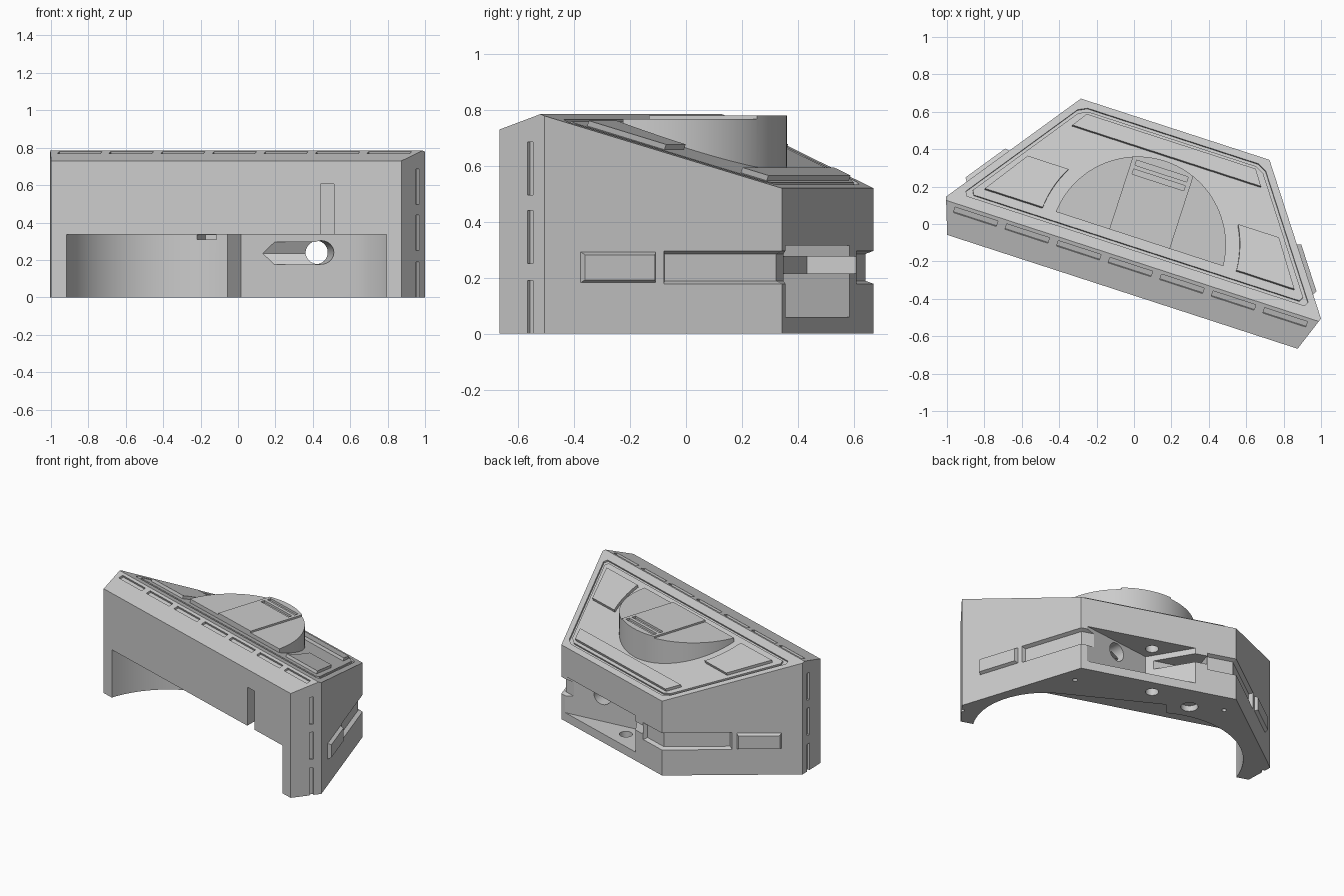
import bpy, bmesh
from math import sin, cos, pi, radians, atan2, hypot
from mathutils import Matrix, Vector

if "Cube" in bpy.data.objects:
    bpy.data.objects.remove(bpy.data.objects["Cube"])

grey = bpy.data.materials.new("plain grey")
grey.use_nodes = True
grey.diffuse_color = (0.6, 0.6, 0.6, 1)
grey.node_tree.nodes["Principled BSDF"].inputs["Base Color"].default_value = (0.6, 0.6, 0.6, 1)

# the whole block stands turned about z
WORLD = Matrix.Rotation(radians(-18), 4, 'Z') @ Matrix.Translation((0.053, 0, 0))
FLAT = Matrix.Identity(4)
FRONT, RIDGE, CORNER, BACK = -0.364, -0.19, -0.172, 0.55
Z_FRONT, Z_RIDGE, Z_BACK = 0.73, 0.785, 0.52
SLOPE = (Z_RIDGE - Z_BACK) / (BACK - RIDGE)


def make(name, verts, faces, frame=FLAT):
    bm = bmesh.new()
    vs = [bm.verts.new(WORLD @ frame @ Vector(v)) for v in verts]
    for f in faces:
        bm.faces.new([vs[i] for i in f])
    bmesh.ops.recalc_face_normals(bm, faces=bm.faces)
    mesh = bpy.data.meshes.new(name)
    bm.to_mesh(mesh)
    bm.free()
    mesh.materials.append(grey)
    ob = bpy.data.objects.new(name, mesh)
    bpy.context.collection.objects.link(ob)
    return ob


def prism(name, pts, z0, z1, frame=FLAT):
    n = len(pts)
    verts = [(x, y, z) for z in (z0, z1) for x, y in pts]
    sides = [(i, (i + 1) % n, n + (i + 1) % n, n + i) for i in range(n)]
    return make(name, verts, sides + [tuple(range(n)), tuple(range(n, 2 * n))], frame)


def box(name, x0, x1, y0, y1, z0, z1, frame=FLAT):
    return prism(name, [(x0, y0), (x1, y0), (x1, y1), (x0, y1)], z0, z1, frame)


def frustum(name, x0, x1, z0, z1, y_wide, y_narrow, d, frame):
    # block on a wall whose narrow face is inset by d all round
    verts = []
    for y, e in ((y_wide, 0), (y_narrow, d)):
        verts += [(x0 + e, y, z0 + e), (x1 - e, y, z0 + e), (x1 - e, y, z1 - e), (x0 + e, y, z1 - e)]
    sides = [(i, (i + 1) % 4, 4 + (i + 1) % 4, 4 + i) for i in range(4)]
    return make(name, verts, sides + [(0, 1, 2, 3), (4, 5, 6, 7)], frame)


def arc(cx, cy, r, a0, a1, n):
    return [(cx + r * cos(radians(a0 + (a1 - a0) * i / n)),
             cy + r * sin(radians(a0 + (a1 - a0) * i / n))) for i in range(n + 1)]


def hole(x, y, r, z0, z1, frame=FLAT, n=32):
    return prism("hole_cutter", arc(x, y, r, 0, 360 - 360 / n, n - 1), z0, z1, frame)


def wall_frame(p, q):
    # x runs along the wall, y points into the block
    a = atan2(q[1] - p[1], q[0] - p[0])
    return Matrix.Translation((p[0], p[1], 0)) @ Matrix.Rotation(a, 4, 'Z')


def carve(ob, cutters):
    for c in cutters:
        m = ob.modifiers.new("cut", 'BOOLEAN')
        m.operation, m.solver, m.object = 'DIFFERENCE', 'EXACT', c
    deps = bpy.context.evaluated_depsgraph_get()
    mesh = bpy.data.meshes.new_from_object(ob.evaluated_get(deps))
    ob.modifiers.clear()
    ob.data = mesh
    for c in cutters:
        bpy.data.objects.remove(c)


def smooth(ob):
    bpy.ops.object.select_all(action='DESELECT')
    ob.select_set(True)
    bpy.context.view_layer.objects.active = ob
    bpy.ops.object.shade_smooth_by_angle(angle=radians(20))


# main block: six-sided plan, front chamfer, ridge and sloping rear deck
plan = [(-0.985, FRONT), (0.985, FRONT), (1.054, CORNER), (0.53, BACK), (-0.53, BACK), (-1.054, CORNER)]
z_corner = Z_RIDGE - SLOPE * (CORNER - RIDGE)
tops = [Z_FRONT, Z_FRONT, z_corner, Z_BACK, Z_BACK, z_corner]
x_ridge = 0.985 + 0.069 * (RIDGE - FRONT) / (CORNER - FRONT)
verts = [(x, y, 0) for x, y in plan] + [(x, y, z) for (x, y), z in zip(plan, tops)]
verts += [(x_ridge, RIDGE, Z_RIDGE), (-x_ridge, RIDGE, Z_RIDGE)]
faces = [(i, i + 1, i + 7, i + 6) for i in (0, 2, 3, 4)]
faces += [(1, 2, 8, 12, 7), (5, 0, 6, 13, 11), (0, 1, 2, 3, 4, 5), (6, 7, 12, 13), (13, 12, 8, 9, 10, 11)]
body = make("main_block", verts, faces)
walls = [wall_frame(plan[i], plan[(i + 1) % 6]) for i in range(6)]
side_len = hypot(0.524, BACK - CORNER)
end_len = hypot(0.069, CORNER - FRONT)
square = WORLD.inverted()
cutters = []

# wide opening under the front: rounded ends, a step, and a slanting straight wall
opening = [(0.9, -0.5)] + arc(0.454, -0.252, 0.459, -13.6, 79.8, 16) + [(-0.142, 0.322)]
opening += arc(-0.3, FRONT, 0.6, 79, 180, 20) + [(-0.9, -0.5)]
cutters.append(prism("opening_cutter", opening, -0.1, 0.335))
cutters.append(box("opening_notch_cutter", -0.36, -0.25, 0.1, 0.38, 0.31, 0.334))
cutters.append(box("front_slot_cutter", 0.44, 0.512, -0.7, -0.42, 0.3, 0.605, square))

# seven slots along the front chamfer
chamfer = Matrix.Translation((0, -0.225, 0.774)) @ Matrix.Rotation(atan2(Z_RIDGE - Z_FRONT, RIDGE - FRONT), 4, 'X')
for i in range(-3, 4):
    cutters.append(box("chamfer_slot_cutter", i * 0.29 - 0.12, i * 0.29 + 0.12, -0.016, 0.016, -0.015, 0.1, chamfer))

# three upright slots on each narrow end wall
for wall, at in ((walls[1], 0.68), (walls[5], 0.32)):
    for z0, z1 in ((-0.05, 0.19), (0.25, 0.44), (0.495, 0.685)):
        x = end_len * at
        cutters.append(box("end_slot_cutter", x - 0.013, x + 0.013, -0.1, 0.015, z0, z1, wall))

# bevelled channel round the sides and back corners
Z0, Z1 = 0.178, 0.296
for wall, x0, x1 in ((walls[2], 0.5 * side_len, side_len + 0.03), (walls[4], -0.03, 0.5 * side_len),
                     (walls[3], -0.03, 0.2), (walls[3], 0.86, 1.09)):
    cutters.append(frustum("channel_cutter", x0, x1, Z0 - 0.002, Z1 + 0.002, -0.005, 0.026, 0.013, wall))

# three-cornered pocket in the back, with a side slot and bores
cutters.append(prism("pocket_cutter", [(0.49, BACK), (0.49, 0.7), (-0.25, 0.7), (-0.25, BACK), (0, 0.33)], 0.06, 0.315))
cutters.append(box("pocket_slot_cutter", -0.33, -0.04, 0.365, 0.6, 0.215, 0.275))
cutters.append(hole(0, 0.437, 0.042, -0.1, 0.42))
cutters.append(hole(-0.29, 0.35, 0.055, -0.1, 0.04))
for s in (-1, 1):
    cutters.append(hole(s * 0.51, 0.395, 0.015, -0.1, 0.04))
through = square @ Matrix.Translation((0.445, 0.1, 0.24)) @ Matrix.Rotation(radians(7), 4, 'Z')
cutters.append(hole(0, 0, 0.063, -0.1, 0.32, through @ Matrix.Rotation(-pi / 2, 4, 'X')))
# pointed groove running into the bore
cross = square @ Matrix.Translation((0, 0.203, 0.235)) @ Matrix.Rotation(pi / 2, 4, 'Y')
groove = [(0, 0.068), (0.06, 0.034), (0.06, -0.25), (-0.06, -0.25), (-0.06, 0.034)]
cutters.append(prism("pointed_groove_cutter", groove, 0.05, 0.44, cross))

# sloping deck frame and its groove
tilt = atan2(SLOPE, 1)
deck = Matrix.Translation((0, RIDGE, Z_RIDGE)) @ Matrix.Rotation(-tilt, 4, 'X')


def on_deck(pts):
    return [(x, (y - RIDGE) / cos(tilt)) for x, y in pts]


def inset_outline(d):
    y0, y1 = CORNER + d, BACK - d
    h0, h1 = [1.054 - 0.7258 * (y - CORNER) - 1.235 * d for y in (y0, y1)]
    c = 0.03
    return on_deck([(-h0 + c, y0), (h0 - c, y0), (h0 - 0.6 * c, y0 + 0.8 * c), (h1 + 0.6 * c, y1 - 0.8 * c),
                    (h1 - c, y1), (c - h1, y1), (-h1 - 0.6 * c, y1 - 0.8 * c), (0.6 * c - h0, y0 + 0.8 * c)])


loops = [(inset_outline(d), z) for d, z in ((0.038, -0.012), (0.055, -0.012), (0.055, 0.05), (0.038, 0.05))]
ring = [(x, y, z) for pts, z in loops for x, y in pts]
quads = [(8 * j + i, 8 * j + (i + 1) % 8, 8 * ((j + 1) % 4) + (i + 1) % 8, 8 * ((j + 1) % 4) + i)
         for j in range(4) for i in range(8)]
cutters.append(make("groove_cutter", ring, quads, deck))
carve(body, cutters)
smooth(body)

# raised deck plates
for s, side in ((1, "left"), (-1, "right")):
    edge = arc(0, -0.1, 0.545, 3, 29, 8)
    pts = [(s * x, y) for x, y in [(0.87, -0.072)] + edge + [(0.706, 0.165)]]
    prism(side + "_deck_plate", on_deck(pts), -0.01, 0.02, deck)
prism("rear_deck_plate", on_deck([(-0.53, 0.395), (0.53, 0.395), (0.475, 0.475), (-0.475, 0.475)]), -0.01, 0.02, deck)

# half-round drum with a raised middle strip and two slots
drum = prism("drum", arc(0, -0.1, 0.472, 4, 176, 48), 0.5, 0.78)
drum_cuts = [box("drum_side_cutter", x, x + 0.5, -0.3, 0.5, 0.768, 0.9) for x in (-0.67, 0.17)]
for y in (0.265, 0.315):
    drum_cuts.append(box("drum_slot_cutter", -0.145, 0.145, y - 0.014, y + 0.014, 0.765, 0.9))
carve(drum, drum_cuts)
smooth(drum)

# raised side blocks with sloping edges
for wall, at, side in ((walls[2], 0.31, "left"), (walls[4], 0.69, "right")):
    mid, half = at * side_len, 0.163 * side_len
    frustum(side + "_side_block", mid - half, mid + half, Z0, Z1, 0.01, -0.022, 0.014, wall)
